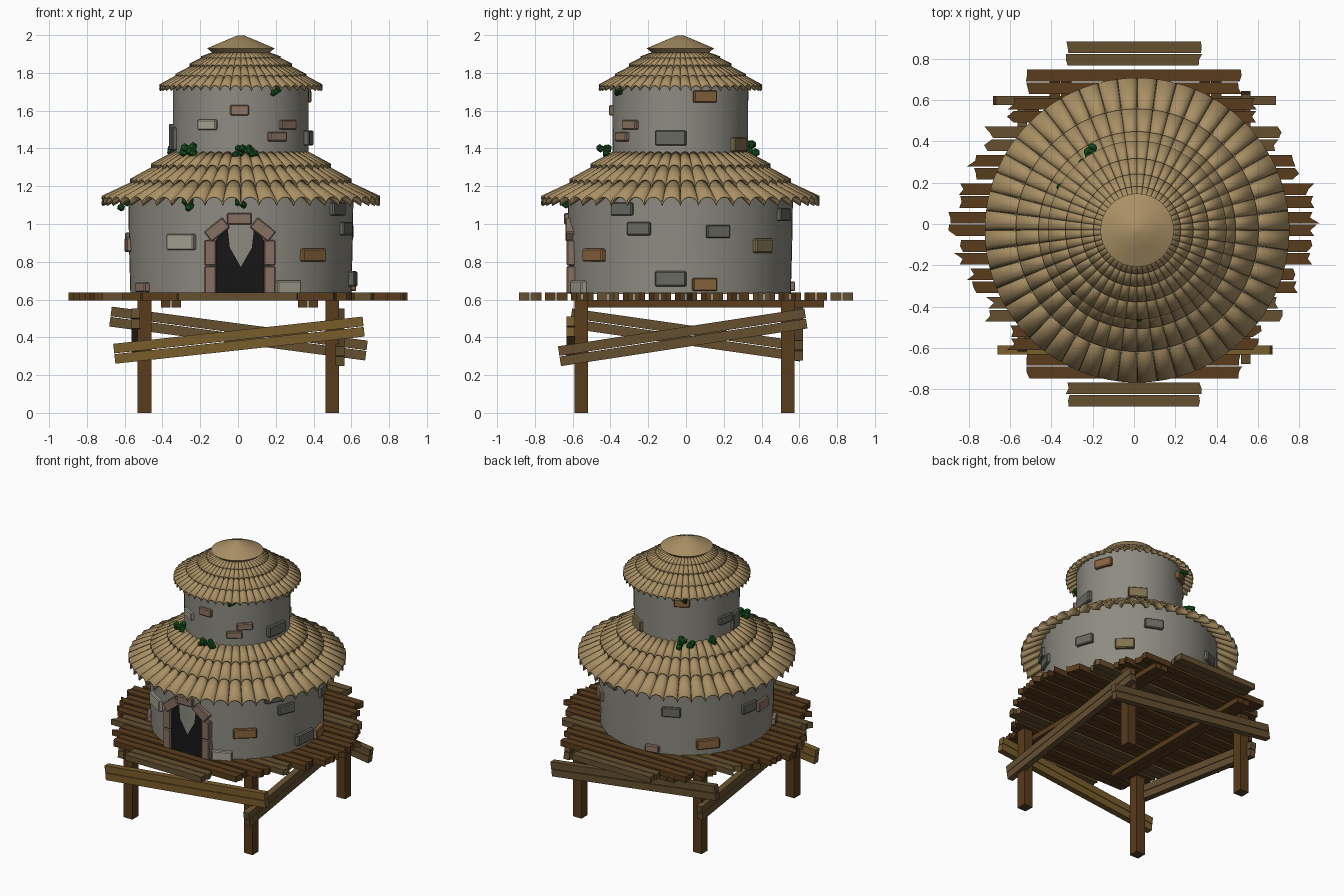
import bpy, bmesh, math, random
from mathutils import Vector, Matrix

if "Cube" in bpy.data.objects:
    bpy.data.objects.remove(bpy.data.objects["Cube"])

random.seed(4)
CX, CY = 0.015, -0.03          # tower axis


def mat(name, r, g, b):
    m = bpy.data.materials.new(name)
    m.diffuse_color = (r, g, b, 1)
    m.use_nodes = True
    m.node_tree.nodes["Principled BSDF"].inputs["Base Color"].default_value = m.diffuse_color
    return m


STONE = mat("stone", .27, .26, .22)
TILE = mat("roof_tile", .40, .28, .13)
WOOD = mat("dark_wood", .10, .045, .012)
WOOD2 = mat("mid_wood", .13, .08, .03)
WOOD3 = mat("light_wood", .19, .11, .025)
BLACK = mat("doorway_dark", .008, .008, .008)
FRAME = mat("door_stone", .24, .16, .12)
LEAF = mat("leaf", .01, .10, .015)
BRICKS = {"o": mat("brick_orange", .26, .13, .05), "g": mat("brick_grey", .14, .14, .12),
          "l": mat("brick_light", .38, .36, .29), "t": mat("brick_tan", .22, .17, .08),
          "p": mat("brick_pink", .27, .18, .13)}


def finish(bm, name, material, smooth=None):
    bmesh.ops.recalc_face_normals(bm, faces=bm.faces)
    me = bpy.data.meshes.new(name)
    bm.to_mesh(me)
    bm.free()
    me.materials.append(material)
    ob = bpy.data.objects.new(name, me)
    bpy.context.collection.objects.link(ob)
    if smooth:
        bpy.context.view_layer.objects.active = ob
        ob.select_set(True)
        bpy.ops.object.shade_smooth_by_angle(angle=math.radians(smooth))
        ob.select_set(False)
    return ob


def box(name, material, matrix, size, bevel=0):
    bm = bmesh.new()
    bmesh.ops.create_cube(bm, size=1, matrix=Matrix.Diagonal((*size, 1)))
    if bevel:
        bmesh.ops.bevel(bm, geom=bm.edges[:], offset=bevel, segments=1, affect='EDGES')
    bm.transform(matrix)
    return finish(bm, name, material)


def prism(name, material, pts, depth):
    """Extrude a closed outline along a vector."""
    bm = bmesh.new()
    f = bm.faces.new([bm.verts.new(p) for p in pts])
    g = bmesh.ops.extrude_face_region(bm, geom=[f])["geom"]
    bmesh.ops.translate(bm, vec=depth, verts=[v for v in g if isinstance(v, bmesh.types.BMVert)])
    return finish(bm, name, material)


def lathe(name, material, profile, n=64):
    bm = bmesh.new()
    rings = [[bm.verts.new((CX + r * math.cos(2 * math.pi * i / n), CY + r * math.sin(2 * math.pi * i / n), z))
              for i in range(n)] for r, z in profile]
    for a, b in zip(rings, rings[1:]):
        for i in range(n):
            bm.faces.new((a[i], a[(i + 1) % n], b[(i + 1) % n], b[i]))
    bm.faces.new(rings[0])
    bm.faces.new(rings[-1])
    return finish(bm, name, material, 30)


def beam(name, material, p, q, w, h, gap=.004):
    """Two boards side by side, stacked across h, running from p to q."""
    p, q = Vector(p), Vector(q)
    x = (q - p).normalized()
    y = Vector((0, 0, 1)).cross(x).normalized()
    z = x.cross(y)
    rot = Matrix((x, y, z)).transposed().to_4x4()
    stacked = h > w
    for s in (-1, 1):
        off = (z * h if stacked else y * w) * .25 * s
        size = ((q - p).length, w if stacked else w / 2 - gap, h / 2 - gap if stacked else h)
        box(name, material, Matrix.Translation((p + q) / 2 + off) @ rot, size)


# Legs, cross braces and joists
for x in (-.495, .498):
    for y in (-.555, .538):
        box("leg", WOOD, Matrix.Translation((x, y, .30)), (.072, .072, .60))
beam("front_brace", WOOD3, (-.655, -.61, .313), (.665, -.61, .457), .045, .11)
beam("back_brace", WOOD2, (-.675, .598, .51), (.68, .598, .33), .045, .11)
beam("right_brace", WOOD2, (.54, -.67, .30), (.54, .635, .50), .045, .11)
beam("left_brace", WOOD2, (-.54, -.61, .50), (-.54, .61, .325), .045, .11)
for x in (-.355, .37):
    beam("joist", WOOD, (x, -.59, .578), (x, .73, .578), .11, .04)

# Deck planks in pairs with ragged ends
halves = [.88, .855, .79, .705, .60, .515, .323]
for k in range(-6, 7):
    hl = halves[abs(k)]
    for s in (-1, 1):
        yc = k * .1375 + s * .031
        j = [random.uniform(-.03, .02) for _ in range(6)]
        if abs(k) > 4:
            j = [v * .4 for v in j]
        a, b = yc - .028, yc + .028
        outline = [(-hl - j[0], a), (hl + j[1], a), (hl + j[2], yc), (hl + j[3], b), (-hl - j[4], b), (-hl - j[5], yc)]
        prism("deck_plank", WOOD2 if abs(k) in (3, 6) else WOOD, [(x, y, .595) for x, y in outline], (0, 0, .042))

# Round walls and roof cap
lathe("lower_wall", STONE, [(.585, .63), (.592, .88), (.597, 1.20)])
lathe("upper_wall", STONE, [(.358, 1.28), (.36, 1.76)])
lathe("roof_cap", TILE, [(.13, 1.89), (.142, 1.90), (.178, 1.93), (.09, 1.968), (.015, 1.999)], 32)


# Roof tiers: rings of barrel tiles made as a corrugated cone
def tier(name, r0, z0, r1, z1, count=48, seg=6):
    bm = bmesh.new()
    rows = []
    for r, z in ((r0, z0), (r1, z1)):
        amp = r * .062
        row = []
        for i in range(count):
            for k in range(seg):
                u = (1 - math.cos(math.pi * k / seg)) / 2
                t = (i + u) * 2 * math.pi / count
                row.append(bm.verts.new((CX + r * math.cos(t), CY + r * math.sin(t),
                                         z + amp * (math.sin(math.pi * k / seg) - 1))))
        rows.append(row)
    n = count * seg
    for i in range(n):
        bm.faces.new((rows[0][i], rows[0][(i + 1) % n], rows[1][(i + 1) % n], rows[1][i]))
    ob = finish(bm, name, TILE, 50)
    m = ob.modifiers.new("thickness", 'SOLIDIFY')
    m.thickness, m.offset = .010, 0


for t in ((.735, 1.145, .50, 1.255), (.585, 1.235, .41, 1.33), (.475, 1.315, .345, 1.385)):
    tier("lower_roof_tier", *t)
for t in ((.43, 1.735, .30, 1.805), (.345, 1.79, .23, 1.85), (.27, 1.845, .18, 1.89), (.21, 1.883, .12, 1.915)):
    tier("upper_roof_tier", *t)

# Doorway and its stone arch
DX = .01
door = [(-.13, .635), (.13, .635), (.13, .91), (.075, .985), (.04, 1.0), (-.04, 1.0), (-.075, .985), (-.13, .91)]
prism("doorway", BLACK, [(DX + x, -.619, z) for x, z in door], (0, .06, 0))
for s in (-1, 1):
    for z, h in ((.705, .145), (.848, .135)):
        box("door_jamb", FRAME, Matrix.Translation((DX + s * .158, -.602, z)), (.062, .06, h), .006)
    box("arch_stone", FRAME, Matrix.Translation((DX + s * .122, -.608, .97)) @ Matrix.Rotation(s * .67, 4, 'Y'),
        (.125, .06, .068), .006)
box("keystone", FRAME, Matrix.Translation((DX - .003, -.618, 1.028)), (.13, .055, .062), .006)


# Loose bricks set into the walls: angle, height, width, brick height, colour
def bricks(name, radius, rows):
    for a, z, w, h, c in rows:
        m = Matrix.Translation((CX, CY, z)) @ Matrix.Rotation(math.radians(a), 4, 'Z') @ Matrix.Translation((radius, 0, 0))
        box(name, BRICKS[c], m, (.045, w, h), .006)


bricks("lower_brick", .59, [
    (-122, .905, .17, .085, "l"), (-50, .835, .16, .068, "o"), (-65, .665, .14, .07, "l"), (-151, .665, .11, .05, "p"),
    (-31, 1.08, .13, .07, "g"), (-21.5, .975, .13, .07, "g"), (19.5, .96, .13, .07, "g"), (47, .885, .13, .075, "t"),
    (-5, .71, .165, .08, "g"), (12.5, .68, .13, .07, "o"), (66, 1.05, .13, .07, "g"), (102, .67, .10, .05, "p"),
    (115, .96, .13, .07, "g"), (139, .72, .16, .07, "o"), (170, .92, .13, .07, "g"), (184, .89, .12, .075, "p")])
bricks("upper_brick", .355, [
    (-91, 1.602, .10, .055, "p"), (-119, 1.525, .11, .055, "l"), (-47, 1.525, .11, .05, "p"), (-58, 1.463, .11, .05, "p"),
    (21, 1.675, .13, .065, "o"), (-8, 1.455, .165, .08, "g"), (59, 1.42, .13, .075, "t"), (120, 1.67, .11, .06, "o"),
    (171, 1.50, .12, .06, "g"), (190, 1.45, .10, .12, "g")])

# Tufts of greenery: angle, distance from axis, height, size
for a, r, z, s in ((-133, .41, 1.40, .045), (-91, .41, 1.39, .036), (-81, .40, 1.39, .034), (120, .43, 1.40, .045),
                   (130, .41, 1.39, .036), (152, .41, 1.39, .036), (-60, .37, 1.705, .03), (122, .38, 1.70, .03),
                   (-118, .61, 1.10, .04), (-90, .61, 1.11, .03), (190, .63, 1.10, .035)):
    bm = bmesh.new()
    c = Vector((CX + r * math.cos(math.radians(a)), CY + r * math.sin(math.radians(a)), z))
    for _ in range(6):
        d = Vector([random.uniform(-.6, .6) * s for _ in range(3)])
        bmesh.ops.create_icosphere(bm, subdivisions=1, radius=s * .55, matrix=Matrix.Translation(c + d))
    finish(bm, "bush", LEAF)
